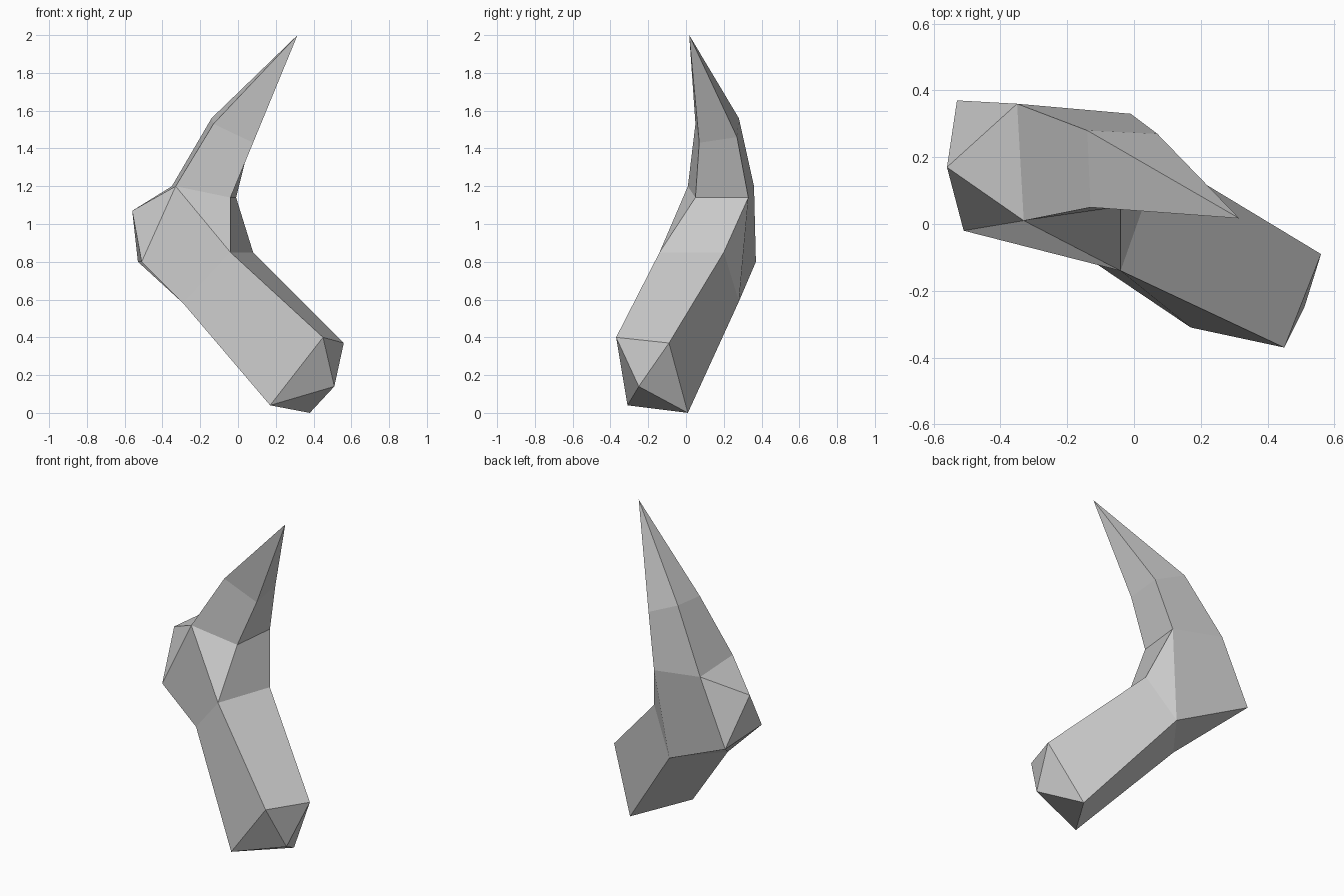
import bpy
import bmesh

if "Cube" in bpy.data.objects:
    bpy.data.objects.remove(bpy.data.objects["Cube"], do_unlink=True)

# One plain grey for the whole piece
grey = bpy.data.materials.new("plain grey")
grey.use_nodes = True
colour = (0.6, 0.6, 0.6, 1)
grey.diffuse_color = colour
grey.node_tree.nodes["Principled BSDF"].inputs["Base Color"].default_value = colour

bm = bmesh.new()


def point(*co):
    return bm.verts.new(co)


def ring(*points):
    return [point(*co) for co in points]


def fan(loop, tip):
    """Close a loop of vertices to a single point."""
    for a, b in zip(loop, loop[1:] + loop[:1]):
        bm.faces.new((a, b, tip))


def loft(lower, upper):
    """Join two loops of the same length with quads."""
    pairs = list(zip(lower, upper))
    for (a, d), (b, c) in zip(pairs, pairs[1:] + pairs[:1]):
        bm.faces.new((a, b, c, d))


# Cross-sections in the order: outer front, inner front, inner back, outer back
toe_ring = ring((.17, -.31, .04), (.45, -.37, .4), (.56, -.09, .37), (.38, .01, 0))
knee_ring = ring((-.29, 0, .58), (-.04, -.14, .85), (.08, .2, .85), (-.08, .28, .59))
neck_ring = ring((-.33, .01, 1.2), (-.04, .05, 1.14), (-.01, .33, 1.14), (-.35, .36, 1.2))
horn_ring = ring((-.13, .05, 1.53), (.08, .07, 1.43), (.07, .27, 1.46), (-.14, .28, 1.56))

# Toe and straight lower limb
fan(toe_ring, point(.51, -.25, .14))
loft(toe_ring, knee_ring)

# Curved upper horn running to a sharp tip
loft(neck_ring, horn_ring)
fan(horn_ring, point(.315, .017, 2))

# Bent joint between limb and horn
elbow_front, elbow_back = ring((-.51, -.02, .8), (-.53, .37, .8))
knee_of, knee_if, knee_ib, knee_ob = knee_ring
neck_of, neck_if, neck_ib, neck_ob = neck_ring
joint_faces = (
    (knee_if, knee_ib, neck_ib, neck_if),            # inner side
    (knee_if, neck_if, neck_of),                     # front, beside the neck
    (knee_if, neck_of, elbow_front, knee_of),        # front, folded knee to elbow
    (knee_ib, knee_ob, neck_ib),                     # back, beside the neck
    (knee_ob, elbow_back, neck_ob, neck_ib),         # back
    (knee_of, elbow_front, elbow_back, knee_ob),     # underside
)
for corners in joint_faces:
    bm.faces.new(corners)

# Pointed elbow on the outer side
fan([elbow_front, neck_of, neck_ob, elbow_back], point(-.56, .17, 1.07))

bmesh.ops.recalc_face_normals(bm, faces=bm.faces)
mesh = bpy.data.meshes.new("bent_horn")
bm.to_mesh(mesh)
bm.free()
mesh.materials.append(grey)
horn = bpy.data.objects.new("bent_horn", mesh)
bpy.context.collection.objects.link(horn)
